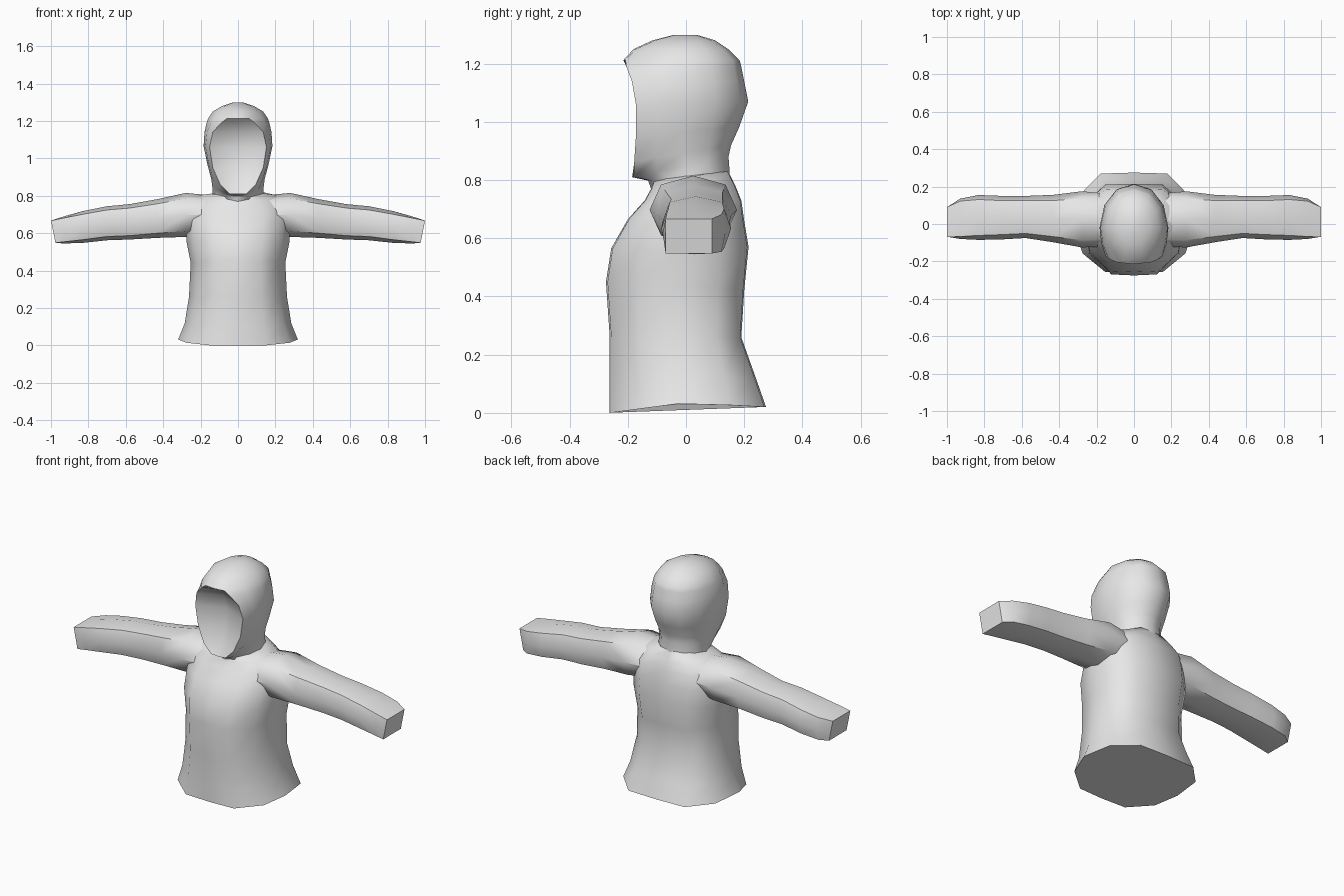
import bpy
import bmesh
import math
from mathutils import Vector

if "Cube" in bpy.data.objects:
    bpy.data.objects.remove(bpy.data.objects["Cube"], do_unlink=True)

# Single cloth colour
cloth = bpy.data.materials.new("light grey cloth")
cloth.use_nodes = True
cloth.diffuse_color = (0.8, 0.8, 0.8, 1)
cloth.node_tree.nodes["Principled BSDF"].inputs["Base Color"].default_value = (0.8, 0.8, 0.8, 1)


def loft(name, rings, angle, mirror=False):
    """Skin a list of closed rings, cap both ends and shade smooth."""
    bm = bmesh.new()
    rows = [[bm.verts.new(p) for p in ring] for ring in rings]
    n = len(rows[0])
    for a, b in zip(rows, rows[1:]):
        for i in range(n):
            j = (i + 1) % n
            bm.faces.new((a[i], a[j], b[j], b[i]))
    bm.faces.new(rows[0])
    bm.faces.new(rows[-1])
    bmesh.ops.recalc_face_normals(bm, faces=bm.faces)
    mesh = bpy.data.meshes.new(name)
    bm.to_mesh(mesh)
    bm.free()
    obj = bpy.data.objects.new(name, mesh)
    bpy.context.collection.objects.link(obj)
    mesh.materials.append(cloth)
    bpy.ops.object.select_all(action="DESELECT")
    obj.select_set(True)
    bpy.context.view_layer.objects.active = obj
    bpy.ops.object.shade_smooth_by_angle(angle=math.radians(angle))
    if mirror:
        mod = obj.modifiers.new("Mirror", "MIRROR")
        mod.use_axis[0] = True
        mod.use_mirror_merge = False
    return obj


def symmetric(half):
    """Close a half ring whose first and last points lie on x = 0."""
    return half + [Vector((-p.x, p.y, p.z)) for p in half[-2:0:-1]]


# Torso: one plan outline scaled per level
PLAN = [(0, -1), (.48, -.98), (.86, -.6), (1, -.1), (.92, .55), (.56, .98), (0, 1)]


def torso_ring(zf, zs, zb, hw, yf, yb):
    half = []
    for u, v in PLAN:
        end_z, depth = (zf, -yf) if v < 0 else (zb, yb)
        half.append(Vector((u * hw, v * depth, zs + (end_z - zs) * abs(v))))
    return symmetric(half)


loft("torso", [torso_ring(*r) for r in [
    # front z, side z, back z, half width, front y, back y
    (.0, .035, .02, .32, -.262, .275),
    (.10, .12, .12, .285, -.262, .24),
    (.26, .26, .26, .262, -.262, .19),
    (.45, .44, .42, .253, -.275, .20),
    (.565, .55, .57, .275, -.257, .215),
    (.665, .66, .66, .28, -.20, .20),
    (.73, .75, .73, .265, -.142, .19),
    (.77, .808, .78, .20, -.12, .17),
    (.80, .815, .83, .125, -.11, .145),
]], 60)


# Sleeves: eight-sided sections, square at the cuff
def sleeve_ring(x, y0, y1, z0, z1, corner, slant=0):
    ring = []
    for k in range(8):
        a = k * math.pi / 4
        c, s = math.cos(a), math.sin(a)
        if k % 2:
            c, s = math.copysign(corner, c), math.copysign(corner, s)
        ring.append(Vector((x + slant * s,
                            (y0 + y1) / 2 + c * (y1 - y0) / 2,
                            (z0 + z1) / 2 + s * (z1 - z0) / 2)))
    return ring


loft("sleeves", [sleeve_ring(*r) for r in [
    (.12, -.12, .16, .60, .80, .72),
    (.28, -.125, .175, .58, .815, .74),
    (.43, -.098, .156, .575, .782, .76),
    (.58, -.075, .15, .566, .755, .78),
    (.70, -.082, .15, .562, .744, .78),
    (.83, -.085, .155, .548, .718, .80),
    (.93, -.08, .135, .545, .69, .88),
    (.988, -.07, .09, .548, .667, 1, .012),
]], 50, mirror=True)


# Hood: level rings with a face opening folded inward between the rims
def hood_ring(z, yc, rx, ry, hw, ym, yb, dz=0):
    half = [
        (0, yc, 0),
        (rx, ry, 0),
        ((rx + hw) / 2 + .2 * (hw - rx), ry + (ym - ry) * .45, dz * .3),
        (hw, ym, dz * .5),
        (hw * .86, ym + (yb - ym) * .52, dz * .75),
        (hw * .5, ym + (yb - ym) * .88, dz),
        (0, yb, dz),
    ]
    return symmetric([Vector((x, y, z + d)) for x, y, d in half])


loft("hood", [hood_ring(*r) for r in [
    # z, centre y, rim x, rim y, half width, widest y, back y, back lift
    (.74, -.11, .06, -.10, .14, .01, .15),
    (.798, -.13, .06, -.12, .137, .01, .15, .03),
    (.81, -.185, .045, -.18, .137, .0, .146, .07),
    (.86, -.145, .095, -.178, .143, -.01, .155, .06),
    (.95, -.115, .135, -.172, .163, -.02, .182, .03),
    (1.06, -.105, .152, -.172, .184, -.02, .214, .01),
    (1.14, -.13, .135, -.186, .179, -.02, .20),
    (1.19, -.175, .09, -.205, .168, -.02, .19),
    (1.212, -.215, .06, -.208, .16, -.02, .184),
    (1.25, -.18, .05, -.172, .135, -.02, .145),
    (1.28, -.115, .04, -.105, .085, -.01, .10),
    (1.298, -.045, .015, -.04, .03, .0, .04),
]], 45)
